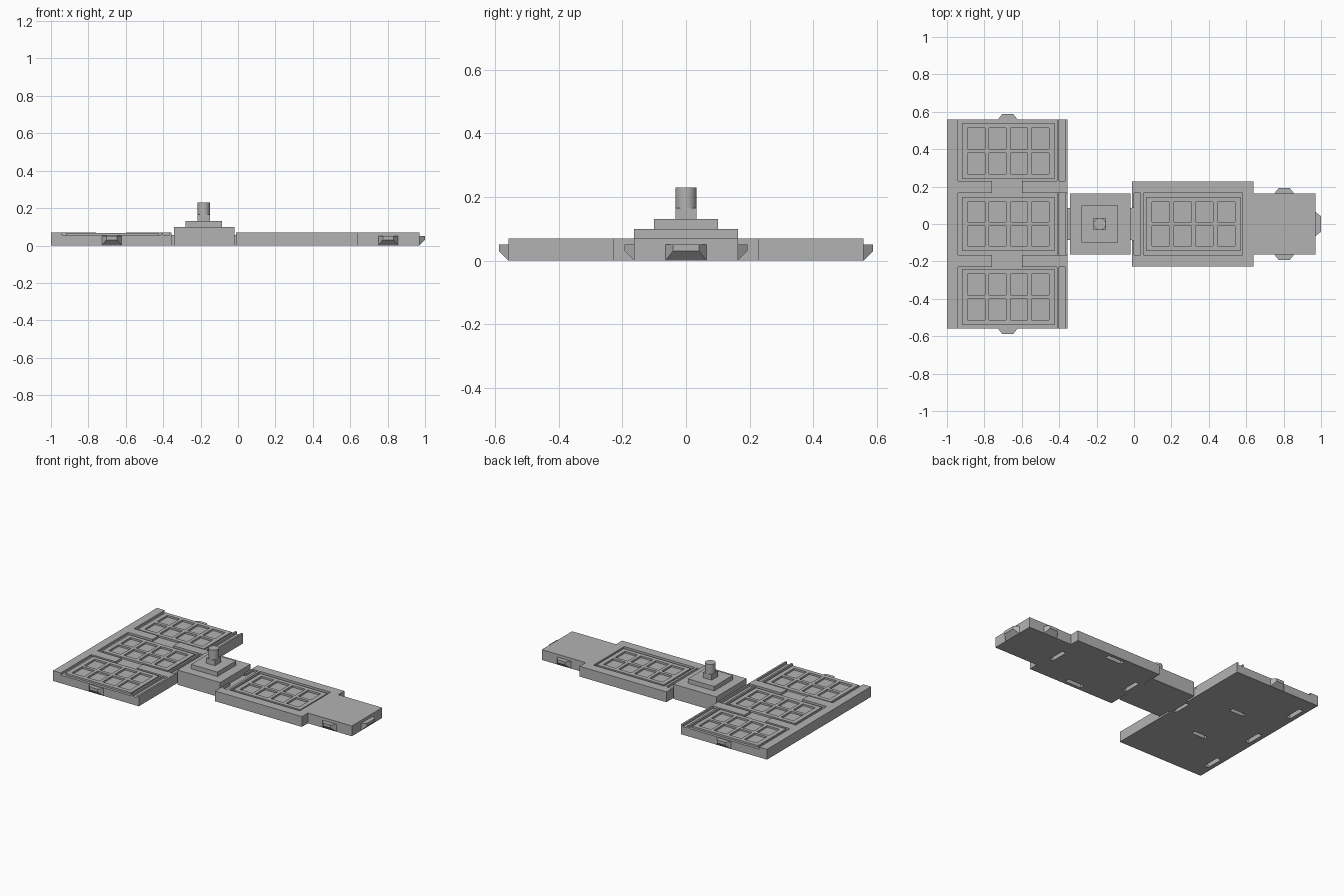
import bpy, bmesh, math
from mathutils import Matrix, Vector

cube = bpy.data.objects.get("Cube")
if cube:
    bpy.data.objects.remove(cube, do_unlink=True)

grey = bpy.data.materials.new("plain_grey")
grey.use_nodes = True
grey.diffuse_color = (0.45, 0.45, 0.45, 1)
grey.node_tree.nodes["Principled BSDF"].inputs["Base Color"].default_value = grey.diffuse_color

TOP, FLOOR, PLATE = 0.07, 0.055, 0.067


def add_box(bm, x0, x1, y0, y1, z0, z1):
    mat = Matrix.Translation(((x0 + x1) / 2, (y0 + y1) / 2, (z0 + z1) / 2))
    mat = mat @ Matrix.Diagonal((x1 - x0, y1 - y0, z1 - z0, 1))
    bmesh.ops.create_cube(bm, size=1, matrix=mat)


def make(name, bm):
    bmesh.ops.recalc_face_normals(bm, faces=bm.faces)
    mesh = bpy.data.meshes.new(name)
    bm.to_mesh(mesh)
    bm.free()
    mesh.materials.append(grey)
    obj = bpy.data.objects.new(name, mesh)
    bpy.context.collection.objects.link(obj)
    return obj


def boxes(name, *dims):
    bm = bmesh.new()
    for d in dims:
        add_box(bm, *d)
    return make(name, bm)


def clip(name, x, y, angle, half):
    """Tapered clip that sticks out of a wall, with a sloped underside."""
    bm = bmesh.new()
    rings = []
    for out, w, low in ((0, half, 0), (0.03, half - 0.024, 0.03)):
        rings.append([bm.verts.new(p) for p in
                      ((out, -w, low), (out, w, low), (out, w, 0.05), (out, -w, 0.05))])
    a, b = rings
    bm.faces.new(a)
    bm.faces.new(b)
    for i in range(4):
        j = (i + 1) % 4
        bm.faces.new((a[i], a[j], b[j], b[i]))
    bm.transform(Matrix.Translation((x, y, 0)) @ Matrix.Rotation(math.radians(angle), 4, 'Z'))
    return make(name, bm)


def window_plate(name, x0, x1, y0, y1):
    """Raised plate with two rows of four sunken panels, built as a lattice."""
    bm = bmesh.new()
    px, py, bar = 0.03, 0.028, 0.022
    gx0, gx1, gy0, gy1 = x0 + px, x1 - px, y0 + py, y1 - py
    # outer frame
    for xa, xb in ((x0, gx0), (gx1, x1)):
        add_box(bm, xa, xb, y0, y1, FLOOR, PLATE)
    for ya, yb in ((y0, gy0), (gy1, y1)):
        add_box(bm, gx0, gx1, ya, yb, FLOOR, PLATE)
    # cross bar and upright bars
    mid = (gy0 + gy1) / 2
    add_box(bm, gx0, gx1, mid - bar / 2, mid + bar / 2, FLOOR, PLATE)
    cell = (gx1 - gx0 - 3 * bar) / 4
    for i in range(3):
        xa = gx0 + (i + 1) * cell + i * bar
        for ya, yb in ((gy0, mid - bar / 2), (mid + bar / 2, gy1)):
            add_box(bm, xa, xa + bar, ya, yb, FLOOR, PLATE)
    return make(name, bm)


def slotted(obj, slots):
    """Cut narrow slots into the underside of a block."""
    cutter = boxes("slot_cutter", *[(x - hx, x + hx, y - hy, y + hy, -0.02, 0.04)
                                    for x, y, hx, hy in slots])
    cutter.hide_render = True
    mod = obj.modifiers.new("slots", 'BOOLEAN')
    mod.object = cutter
    mod.operation = 'DIFFERENCE'
    mod.solver = 'EXACT'
    bpy.context.view_layer.objects.active = obj
    bpy.ops.object.modifier_apply(modifier=mod.name)
    bpy.data.objects.remove(cutter, do_unlink=True)


# Three side-by-side tiles: slotted base, raised borders, panel plates
base = boxes("tile_base", (-1, -0.355, -0.558, 0.558, 0, FLOOR))
slots = [(-0.955, y, 0.016, 0.062) for y in (-0.39, 0, 0.39)]
slots += [(-0.675, s * 0.18, 0.052, 0.014) for s in (-1, 1)]
slots += [(-0.375, 0, 0.012, 0.062)]
slotted(base, slots)
boxes("tile_outer_border", (-1, -0.942, -0.558, 0.558, FLOOR, TOP))
for label, y0, y1 in (("front", -0.54, -0.24), ("middle", -0.145, 0.145), ("back", 0.24, 0.54)):
    window_plate(label + "_panel_plate", -0.92, -0.425, y0, y1)
    boxes(label + "_inner_border",
          (-0.412, -0.4, y0 - 0.018, y1 + 0.018, FLOOR, TOP),
          (-0.367, -0.355, y0 - 0.018, y1 + 0.018, FLOOR, TOP))
for label, s in (("front", -1), ("back", 1)):
    ya, yb = sorted((s * 0.165, s * 0.23))
    boxes(label + "_divider",
          (-0.942, -0.76, ya, yb, FLOOR, TOP),
          (-0.6, -0.355, ya, yb, FLOOR, TOP))
    clip(label + "_tile_clip", -0.675, s * 0.558, s * 90, 0.053)

# Stepped pedestal with a square-footed round post
PX = -0.183
boxes("pedestal_base", (-0.342, -0.02, -0.163, 0.163, 0, 0.1))
boxes("pedestal_step", (-0.282, -0.085, -0.1, 0.1, 0.1, 0.13))
boxes("post_foot", (PX - 0.033, PX + 0.033, -0.033, 0.033, 0.13, 0.165))
bm = bmesh.new()
bmesh.ops.create_cone(bm, cap_ends=True, segments=32, radius1=0.033, radius2=0.033,
                      depth=0.065, matrix=Matrix.Translation((PX, 0, 0.1975)))
post = make("post", bm)
bpy.ops.object.select_all(action='DESELECT')
post.select_set(True)
bpy.context.view_layer.objects.active = post
bpy.ops.object.shade_smooth_by_angle()

# Links on both sides of the pedestal
boxes("tile_link", (-0.355, -0.342, -0.085, 0.085, 0, FLOOR))
boxes("hall_link", (-0.02, -0.012, -0.085, 0.085, 0, FLOOR))

# Middle hall block with walls, doorway gaps and panel plate
hall = boxes("hall_base", (-0.012, 0.64, -0.228, 0.228, 0, FLOOR))
slotted(hall, [(0.315, s * 0.19, 0.062, 0.016) for s in (-1, 1)]
        + [(0.025, 0, 0.014, 0.062), (0.61, 0, 0.014, 0.062)])
for label, s in (("front", -1), ("back", 1)):
    ya, yb = sorted((s * 0.165, s * 0.228))
    boxes(label + "_hall_wall", (-0.012, 0.64, ya, yb, FLOOR, TOP))
    ya, yb = sorted((s * 0.085, s * 0.165))
    boxes(label + "_door_jamb",
          (-0.012, 0.0, ya, yb, FLOOR, TOP),
          (0.034, 0.05, ya, yb, FLOOR, TOP),
          (0.58, 0.64, ya, yb, FLOOR, TOP))
    clip(label + "_end_clip", 0.803, s * 0.163, s * 90, 0.053)
boxes("hall_door_sill", (0.034, 0.05, -0.085, 0.085, FLOOR, TOP))
window_plate("hall_panel_plate", 0.065, 0.57, -0.145, 0.145)

# Narrow end block with its clip
boxes("end_tongue", (0.58, 0.64, -0.085, 0.085, FLOOR, TOP))
boxes("end_block", (0.64, 0.97, -0.163, 0.163, 0, TOP))
clip("tip_clip", 0.97, 0, 0, 0.065)
